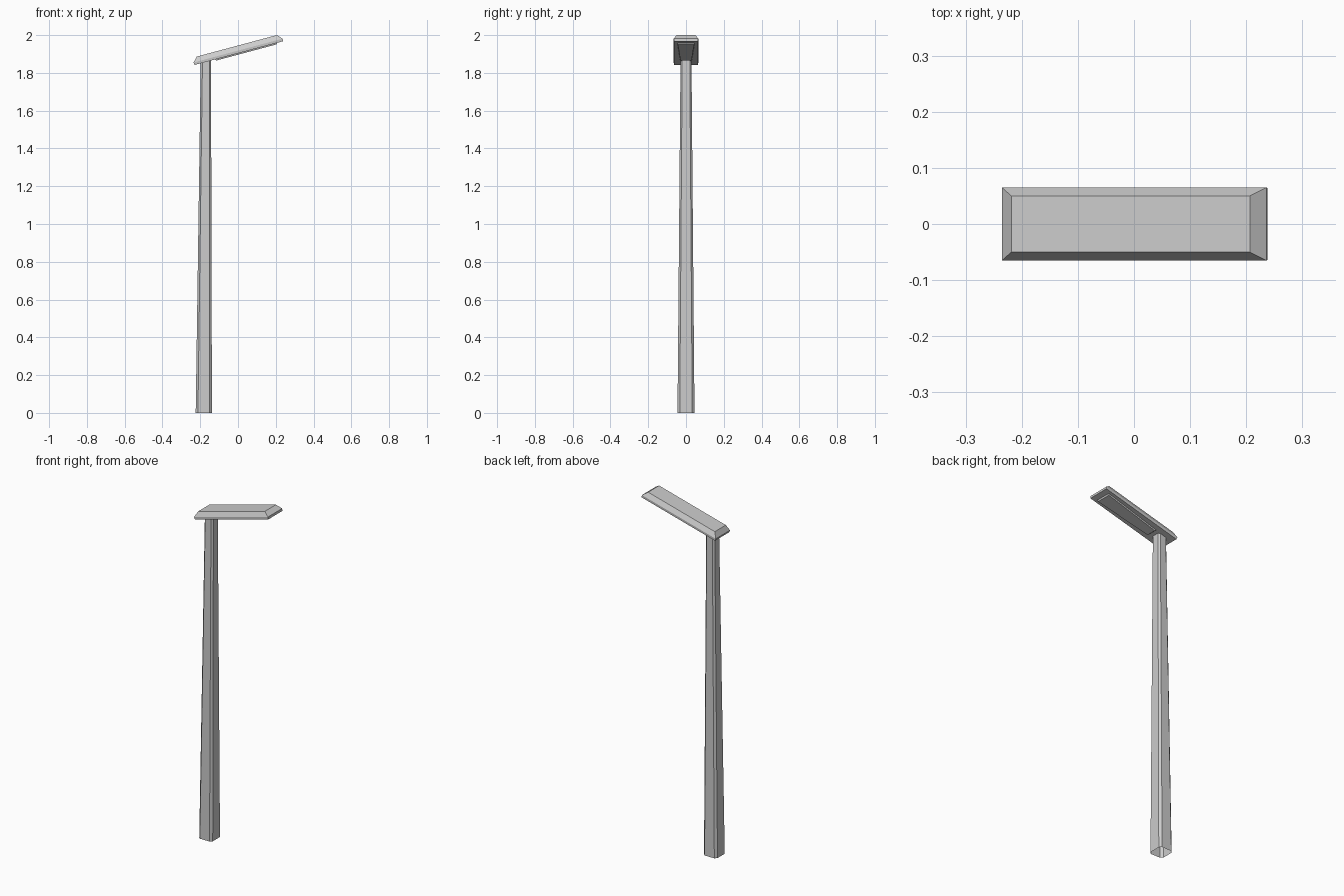
import bpy, bmesh
from math import radians
from mathutils import Matrix

if "Cube" in bpy.data.objects:
    bpy.data.objects.remove(bpy.data.objects["Cube"])


def ring(cx, hx, hy, z, ch=0.0):
    """Rectangle outline, optionally with cut corners."""
    if ch == 0:
        return [(cx - hx, -hy, z), (cx + hx, -hy, z), (cx + hx, hy, z), (cx - hx, hy, z)]
    pts = []
    for sx, sy, first in ((-1, -1, 'y'), (1, -1, 'x'), (1, 1, 'y'), (-1, 1, 'x')):
        a = (cx + sx * (hx - ch), sy * hy, z)
        b = (cx + sx * hx, sy * (hy - ch), z)
        pts += [b, a] if first == 'y' else [a, b]
    return pts


def loft(name, rings, caps=(True, True), matrix=Matrix()):
    """Skin a stack of outlines, bottom to top."""
    bm = bmesh.new()
    rows = [[bm.verts.new(p) for p in r] for r in rings]
    n = len(rows[0])
    for lo, hi in zip(rows, rows[1:]):
        for i in range(n):
            j = (i + 1) % n
            bm.faces.new((lo[i], lo[j], hi[j], hi[i]))
    if caps[0]:
        bm.faces.new(rows[0][::-1])
    if caps[1]:
        bm.faces.new(rows[-1])
    bm.transform(matrix)
    me = bpy.data.meshes.new(name)
    bm.to_mesh(me)
    bm.free()
    ob = bpy.data.objects.new(name, me)
    bpy.context.collection.objects.link(ob)
    return ob


# Tapered pole with cut corners, open at the ground
loft("pole", [ring(-0.181, 0.043, 0.045, 0, 0.012),
              ring(-0.170, 0.027, 0.029, 1.868, 0.009)], caps=(False, False))

# Lamp head: bevelled slab tilted upward
tilt = Matrix.Translation((-0.001, 0, 1.924)) @ Matrix.Rotation(radians(-15), 4, 'Y')
loft("lamp_head", [ring(0, 0.242, 0.064, -0.020),
                   ring(0, 0.244, 0.065, -0.006),
                   ring(0, 0.220, 0.050, 0.020)], matrix=tilt)

# Light panel under the head, narrowing towards the pole
def panel(x0, x1, h0, h1, z):
    return [(x0, -h0, z), (x1, -h1, z), (x1, h1, z), (x0, h0, z)]

loft("light_panel", [panel(-0.125, 0.205, 0.029, 0.043, -0.027),
                     panel(-0.132, 0.212, 0.032, 0.047, -0.018)], matrix=tilt)
